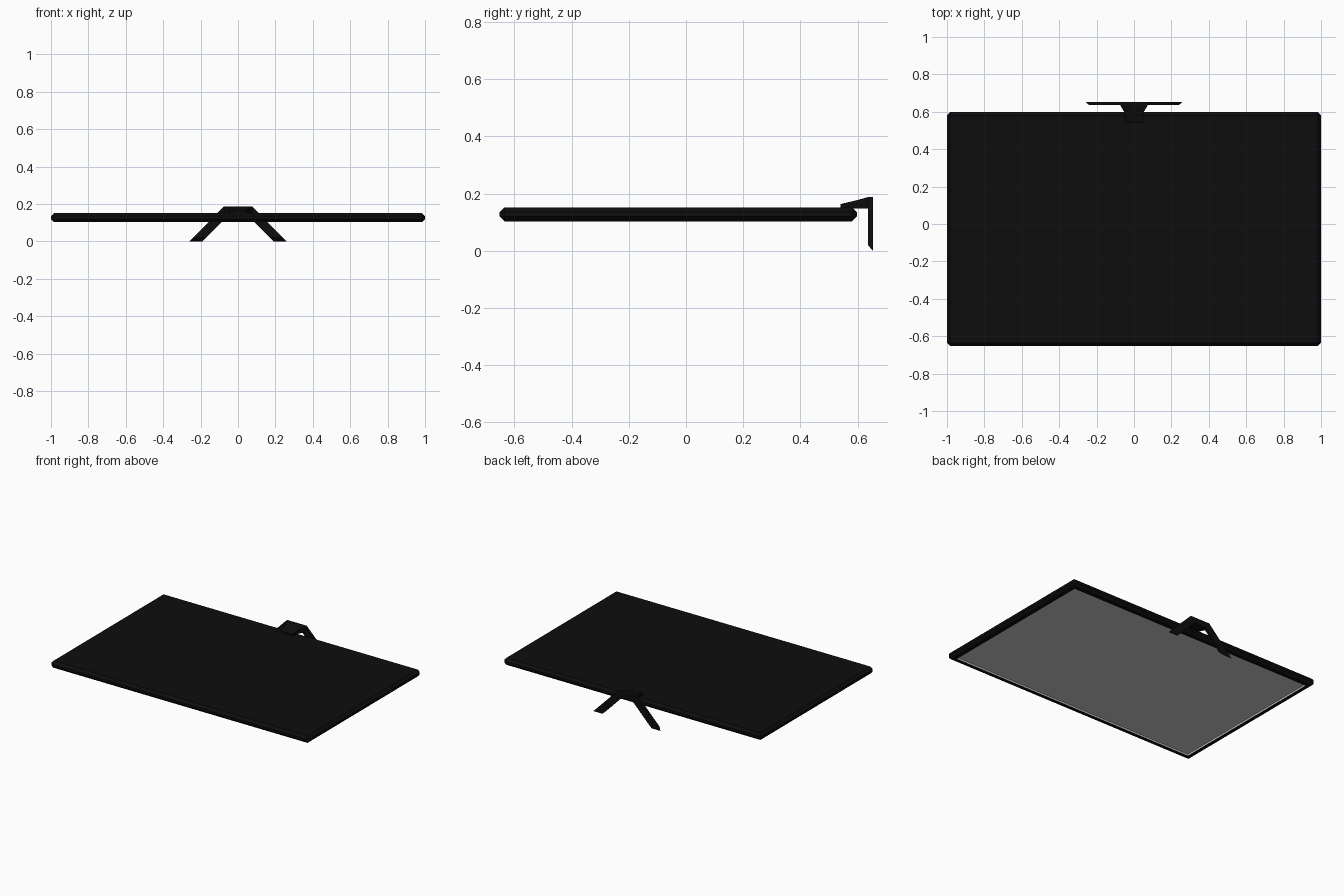
import bpy, bmesh

if "Cube" in bpy.data.objects:
    bpy.data.objects.remove(bpy.data.objects["Cube"])

black = bpy.data.materials.new("black_plastic")
black.diffuse_color = (0.004, 0.004, 0.004, 1)
black.use_nodes = True
black.node_tree.nodes["Principled BSDF"].inputs["Base Color"].default_value = black.diffuse_color


def add_object(name, bm, mats):
    bmesh.ops.recalc_face_normals(bm, faces=bm.faces[:])
    me = bpy.data.meshes.new(name)
    bm.to_mesh(me)
    bm.free()
    for m in mats:
        me.materials.append(m)
    ob = bpy.data.objects.new(name, me)
    bpy.context.collection.objects.link(ob)
    return ob


def loft(name, sections):
    """Solid skinned through closed sections with equal point counts."""
    bm = bmesh.new()
    rings = [[bm.verts.new(p) for p in s] for s in sections]
    n = len(rings[0])
    bm.faces.new(rings[0])
    bm.faces.new(rings[-1])
    for a, b in zip(rings, rings[1:]):
        for i in range(n):
            j = (i + 1) % n
            bm.faces.new((a[i], a[j], b[j], b[i]))
    return add_object(name, bm, [black])


# Display housing: chamfered slab, screen side facing down
X, Y0, Y1, Z0, Z1 = 1.0, -0.652, 0.598, 0.103, 0.152
bm = bmesh.new()
bmesh.ops.create_cube(bm, size=1)
for v in bm.verts:
    v.co.x *= 2 * X
    v.co.y = Y1 if v.co.y > 0 else Y0
    v.co.z = Z1 if v.co.z > 0 else Z0
bmesh.ops.bevel(bm, geom=bm.edges[:], offset=0.017, segments=1, affect='EDGES')
# Bezel, then the recessed opening
bm.normal_update()
screen = min(bm.faces, key=lambda f: f.calc_center_median().z)
bmesh.ops.inset_region(bm, faces=[screen], thickness=0.038)
opening = [v.co.copy() for v in screen.verts]
walls = bmesh.ops.inset_region(bm, faces=[screen], thickness=0.0, depth=-0.012)
for v in screen.verts:
    v.co.z = Z0 + 0.012
for f in walls["faces"] + [screen]:
    f.material_index = 1
grey = bpy.data.materials.new("screen_grey")
grey.diffuse_color = (0.8, 0.8, 0.8, 1)
grey.use_nodes = True
grey.node_tree.nodes["Principled BSDF"].inputs["Base Color"].default_value = grey.diffuse_color
add_object("display_panel", bm, [black, grey])

# Stand foot: arched plate with two splayed legs, bevelled at the feet
def arch(y, foot):
    half = [(0.26 - foot, foot), (0.075, 0.188)]
    inner = [(0.045, 0.148), (0.19 - foot, foot)]
    right = half + inner
    outline = [(-x, z) for x, z in half] + [(x, z) for x, z in half[::-1]]
    outline += [(x, z) for x, z in inner[::-1]] + [(-x, z) for x, z in inner]
    return [(x, y, z) for x, z in outline]


loft("stand_legs", [arch(0.636, 0.02), arch(0.653, 0.0)])

# Stand arm: wedge that joins the legs to the back of the housing
arm = []
for y, hw, top in [(0.54, 0.045, 0.163), (0.598, 0.052, 0.177), (0.638, 0.075, 0.188)]:
    arm.append([(-hw, y, 0.148), (hw, y, 0.148), (hw, y, top), (-hw, y, top)])
loft("stand_arm", arm)
